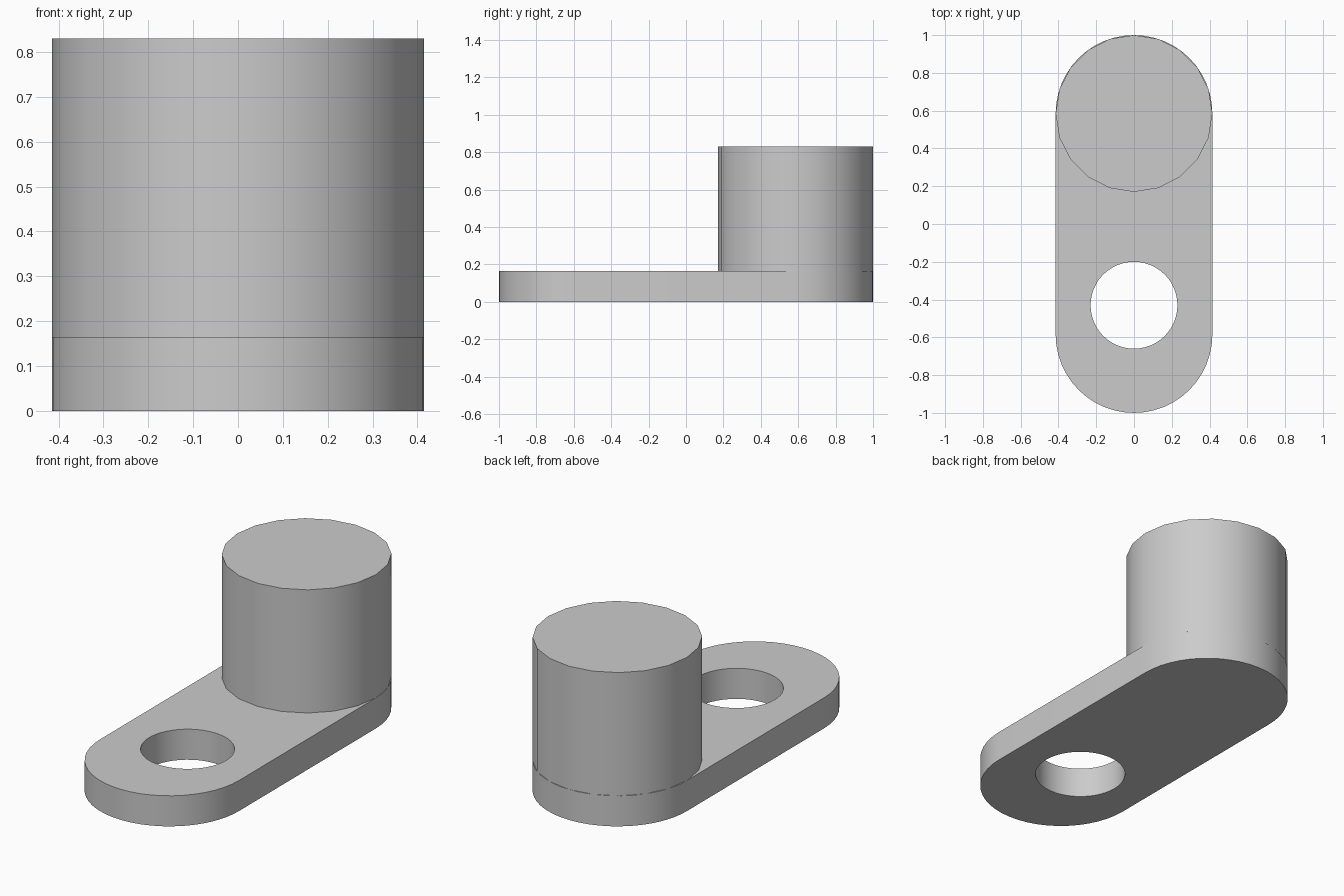
import bpy, bmesh, math

default = bpy.data.objects.get("Cube")
if default:
    bpy.data.objects.remove(default, do_unlink=True)

RADIUS = 0.415      # boss radius and half width of the plate
END_Y = 0.585       # centre of each rounded end
THICK = 0.165
HEIGHT = 0.83
HOLE_Y, HOLE_R = -0.43, 0.23

grey = bpy.data.materials.new("plain_grey")
grey.use_nodes = True
colour = (0.6, 0.6, 0.6, 1)
grey.diffuse_color = colour
grey.node_tree.nodes["Principled BSDF"].inputs["Base Color"].default_value = colour


def arc(cy, r, start, sweep, steps):
    """Points along an arc centred on x = 0."""
    angles = [start + sweep * i / steps for i in range(steps + 1)]
    return [(r * math.cos(a), cy + r * math.sin(a)) for a in angles]


def prism(name, loops, z0, z1):
    """Extrude an outline, with optional inner holes, from z0 to z1."""
    bm = bmesh.new()
    edges = []
    for loop in loops:
        verts = [bm.verts.new((x, y, z0)) for x, y in loop]
        edges += [bm.edges.new((v, verts[(i + 1) % len(verts)]))
                  for i, v in enumerate(verts)]
    bmesh.ops.triangle_fill(bm, edges=edges, use_beauty=True)
    extruded = bmesh.ops.extrude_face_region(bm, geom=bm.faces[:], use_keep_orig=True)
    top = [g for g in extruded["geom"] if isinstance(g, bmesh.types.BMVert)]
    bmesh.ops.translate(bm, verts=top, vec=(0, 0, z1 - z0))
    bmesh.ops.recalc_face_normals(bm, faces=bm.faces[:])
    mesh = bpy.data.meshes.new(name)
    bm.to_mesh(mesh)
    bm.free()
    mesh.materials.append(grey)
    obj = bpy.data.objects.new(name, mesh)
    bpy.context.collection.objects.link(obj)
    bpy.ops.object.select_all(action="DESELECT")
    obj.select_set(True)
    bpy.context.view_layer.objects.active = obj
    bpy.ops.object.shade_smooth_by_angle(angle=math.radians(30))
    return obj


# Flat link plate with rounded ends and a through hole
outline = (arc(END_Y, RADIUS, 0, math.pi, 24)
           + arc(-END_Y, RADIUS, math.pi, math.pi, 24))
hole = arc(HOLE_Y, HOLE_R, 0, 2 * math.pi, 48)[:-1]
prism("link_plate", [outline, hole], 0, THICK)

# Cylindrical boss standing on the rear end
boss = arc(END_Y, RADIUS, 0, 2 * math.pi, 20)[:-1]
prism("boss", [boss], THICK, HEIGHT)
